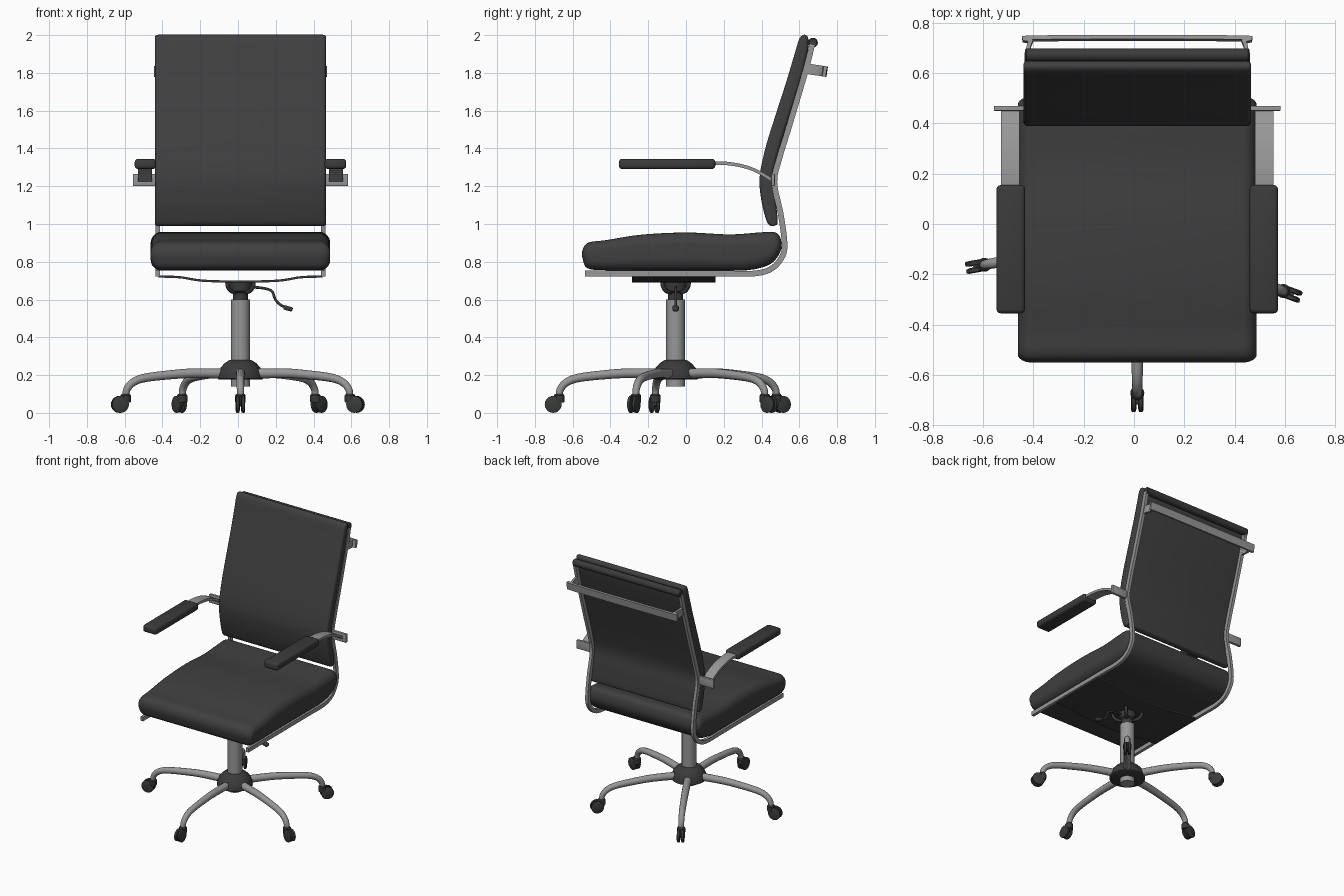
import bpy
import bmesh
from math import sin, cos, pi, radians
from mathutils import Vector, Matrix

CX, CY = 0.013, -0.055   # chair middle line, column position

if "Cube" in bpy.data.objects:
    bpy.data.objects.remove(bpy.data.objects["Cube"])


def material(name, value, rough, metallic=0.0):
    m = bpy.data.materials.new(name)
    m.use_nodes = True
    col = (value, value, value, 1)
    m.diffuse_color = col
    node = m.node_tree.nodes["Principled BSDF"]
    node.inputs["Base Color"].default_value = col
    node.inputs["Roughness"].default_value = rough
    node.inputs["Metallic"].default_value = metallic
    return m


LEATHER = material("dark leather", 0.05, 0.6)
PLASTIC = material("dark plastic", 0.043, 0.5)
METAL = material("grey metal", 0.31, 0.5)


def finish(name, bm, mat, angle=35):
    bmesh.ops.recalc_face_normals(bm, faces=bm.faces)
    me = bpy.data.meshes.new(name)
    bm.to_mesh(me)
    bm.free()
    me.materials.append(mat)
    me.shade_smooth()
    me.set_sharp_from_angle(angle=radians(angle))
    ob = bpy.data.objects.new(name, me)
    bpy.context.collection.objects.link(ob)
    return ob


def smooth_path(points, closed=False, steps=6):
    """Catmull-Rom curve through the points."""
    p = [Vector(q) for q in points]
    n = len(p)

    def at(i):
        return p[i % n] if closed else p[min(max(i, 0), n - 1)]
    out = []
    for i in range(n if closed else n - 1):
        a, b, c, d = at(i - 1), at(i), at(i + 1), at(i + 2)
        for k in range(steps):
            t = k / steps
            out.append(0.5 * (2 * b + (c - a) * t + (2 * a - 5 * b + 4 * c - d) * t ** 2
                              + (3 * b - a - 3 * c + d) * t ** 3))
    if not closed:
        out.append(p[-1])
    return out


def loft(name, rings, mat, angle=35):
    bm = bmesh.new()
    loops = [[bm.verts.new(co) for co in ring] for ring in rings]
    n = len(loops[0])
    for a, b in zip(loops, loops[1:]):
        for i in range(n):
            j = (i + 1) % n
            bm.faces.new((a[i], a[j], b[j], b[i]))
    bm.faces.new(loops[0])
    bm.faces.new(loops[-1])
    return finish(name, bm, mat, angle)


def cushion(name, pairs, half, round_x, round_t, mat):
    """Padded slab: pairs of opposite (y, z) points swept over x with rounded sides."""
    pairs = [(Vector(a), Vector(b)) for a, b in pairs]
    middle = sum((a + b for a, b in pairs), Vector((0, 0))) / (2 * len(pairs))
    thick = max((a - b).length for a, b in pairs)
    length = (pairs[0][0] - pairs[-1][0]).length
    rings = []
    stations = [(s, k * pi / 12) for s, ks in ((-1, range(6, -1, -1)), (1, range(7))) for k in ks]
    for s, a in stations:
        x = s * (half - round_x + round_x * sin(a))
        inset = round_t * (1 - cos(a))
        f, g = 1 - 2 * inset / thick, 1 - inset / length
        top, bottom = [], []
        for p, q in pairs:
            m = (p + q) / 2
            for lst, v in ((top, p), (bottom, q)):
                lst.append(middle + (m + (v - m) * f - middle) * g)
        loop = smooth_path(top + bottom[::-1], closed=True)
        rings.append([(CX + x, v.x, v.y) for v in loop])
    return loft(name, rings, mat, 50)


def ribbon(name, path, thick, place, width, mat):
    """Flat bar along a 2D path; place(u, v, w) maps it into space."""
    left, right = [], []
    for i, p in enumerate(path):
        d = (path[min(i + 1, len(path) - 1)] - path[max(i - 1, 0)]).normalized()
        nrm = Vector((-d.y, d.x)) * thick / 2
        left.append(p + nrm)
        right.append(p - nrm)
    rings = []
    for a, b in zip(left, right):
        rings.append([place(a.x, a.y, -width / 2), place(a.x, a.y, width / 2),
                      place(b.x, b.y, width / 2), place(b.x, b.y, -width / 2)])
    return loft(name, rings, mat)


def tube(name, path, r0, r1, mat, matrix=Matrix(), sides=12):
    """Round tube tapering from r0 to r1."""
    rings = []
    for i, p in enumerate(path):
        d = path[min(i + 1, len(path) - 1)] - path[max(i - 1, 0)]
        rot = d.to_track_quat('Z', 'Y')
        r = r0 + (r1 - r0) * i / (len(path) - 1)
        rings.append([matrix @ (p + rot @ Vector((r * cos(t), r * sin(t), 0)))
                      for t in (2 * pi * k / sides for k in range(sides))])
    return loft(name, rings, mat, 50)


def lathe(name, profile, mat, matrix, sides=32):
    rings = [[matrix @ Vector((r * cos(t), r * sin(t), z))
              for t in (2 * pi * k / sides for k in range(sides))] for r, z in profile]
    return loft(name, rings, mat)


def box(name, centre, size, bevel, mat, matrix=Matrix()):
    bm = bmesh.new()
    bmesh.ops.create_cube(bm, size=1)
    bmesh.ops.scale(bm, vec=size, verts=bm.verts)
    bmesh.ops.bevel(bm, geom=bm.edges[:], offset=bevel, segments=3, profile=0.5, affect='EDGES')
    bmesh.ops.transform(bm, matrix=matrix @ Matrix.Translation(centre), verts=bm.verts)
    return finish(name, bm, mat, 40)


# Seat and backrest cushions
cushion("seat", [
    ((-.547, .865), (-.547, .815)), ((-.515, .902), (-.52, .765)), ((-.42, .915), (-.42, .755)),
    ((-.24, .943), (-.24, .755)), ((0, .955), (0, .755)), ((.23, .945), (.2, .755)),
    ((.4, .956), (.34, .757)), ((.47, .956), (.45, .79)), ((.5, .925), (.502, .86))],
    .475, .055, .065, LEATHER)
cushion("backrest", [
    ((.445, .992), (.472, .992)), ((.425, 1.02), (.485, 1.015)), ((.398, 1.13), (.474, 1.13)),
    ((.39, 1.25), (.46, 1.25)), ((.42, 1.4), (.495, 1.4)), ((.472, 1.57), (.548, 1.57)),
    ((.53, 1.75), (.604, 1.75)), ((.575, 1.9), (.642, 1.9)), ((.598, 1.975), (.648, 1.975)),
    ((.618, 2.0), (.638, 1.998))], .453, .018, .02, LEATHER)

# Side frame, armrests
rail = smooth_path([(-.535, .738), (-.2, .738), (.2, .738), (.36, .738), (.45, .762), (.505, .82),
                    (.522, .89), (.502, 1.05), (.468, 1.22), (.495, 1.35), (.55, 1.53),
                    (.63, 1.8), (.668, 1.95)])
arm = smooth_path([(.1, 1.318), (.2, 1.322), (.31, 1.304), (.39, 1.272), (.455, 1.232)])
for side, s in (("right", -1), ("left", 1)):
    ribbon(side + "_frame_rail", rail, .03,
           lambda u, v, w: (CX + s * .438 + w, u, v), .022, METAL)
    ribbon(side + "_arm_strip", arm, .018,
           lambda u, v, w: (CX + s * .505 + w, u, v), .075, METAL)
    box(side + "_arm_bracket", (CX + s * .505, .46, 1.233), (.13, .02, .064), .004, METAL)
    box(side + "_arm_pad", (CX + s * .503, -.1, 1.318), (.114, .51, .054), .017, PLASTIC)

# Top bar and rear handle
lathe("top_bar", [(.02, -.447), (.026, -.441), (.026, .441), (.02, .447)], PLASTIC,
      Matrix.Translation((CX, .672, 1.96)) @ Matrix.Rotation(pi / 2, 4, 'Y'), 20)
half_handle = [(.436, .64), (.434, .69), (.422, .725), (.39, .738)]
handle = [Vector(p) for p in half_handle[:1]]
handle = smooth_path(half_handle + [(-x, y) for x, y in half_handle[::-1]])
ribbon("rear_handle", handle, .016,
       lambda u, v, w: (CX + u, v + w * .15, 1.822 - (v - .64) * .15 + w), .055, METAL)

# Under-seat plate and tilt mechanism
plate = smooth_path([(-.435, .722), (-.32, .718), (-.2, .7), (0, .695), (.2, .7), (.32, .718), (.435, .722)])
ribbon("under_plate", plate, .012, lambda u, v, w: (CX + u, -.065 + w, v), .44, PLASTIC)
centre = Matrix.Translation((CX, CY, 0))
lathe("tilt_housing", [(.04, .595), (.04, .635), (.055, .645), (.06, .695)], PLASTIC, centre)
for k in range(4):
    tube("tilt_arm", smooth_path([(.03, 0, .638), (.07, 0, .645), (.095, 0, .67), (.1, 0, .7)]),
         .011, .011, PLASTIC, centre @ Matrix.Rotation(radians(45 + 90 * k), 4, 'Z'))
tube("lever", smooth_path([(.04, 0, .665), (.11, 0, .662), (.165, 0, .645), (.185, 0, .6),
                           (.215, 0, .57), (.25, 0, .557)]), .007, .007, PLASTIC, centre)
box("lever_paddle", (0, 0, 0), (.05, .034, .024), .009, PLASTIC,
    centre @ Matrix.Translation((.252, 0, .553)) @ Matrix.Rotation(radians(15), 4, 'Y'))

# Column and hub
lathe("gas_column", [(.05, .14), (.05, .6)], METAL, centre)
lathe("base_hub", [(.112, .176), (.122, .182), (.12, .205), (.106, .238), (.085, .262),
                   (.062, .278), (.052, .28)], PLASTIC, centre)

# Five legs with twin-wheel casters
leg = smooth_path([(.08, 0, .208), (.25, 0, .21), (.375, 0, .202), (.51, 0, .186),
                   (.575, 0, .163), (.61, 0, .125), (.617, 0, .08)])
rim = [(.03, -.011), (.044, -.007), (.045, .007), (.036, .011)]
for k in range(5):
    spin = centre @ Matrix.Rotation(radians(270 + 70 * k), 4, 'Z')
    tube("leg", leg, .027, .018, METAL, spin)
    lathe("caster_collar", [(.026, .055), (.028, .06), (.028, .092), (.022, .1)], PLASTIC,
          spin @ Matrix.Translation((.617, 0, 0)), 16)
    box("caster_hood", (.637, 0, .06), (.05, .016, .05), .005, PLASTIC, spin)
    for s in (-1, 1):
        lathe("caster_wheel", rim, PLASTIC, spin @ Matrix.Translation((.648, s * .014, .045))
              @ Matrix.Rotation(-s * pi / 2, 4, 'X'), 20)
